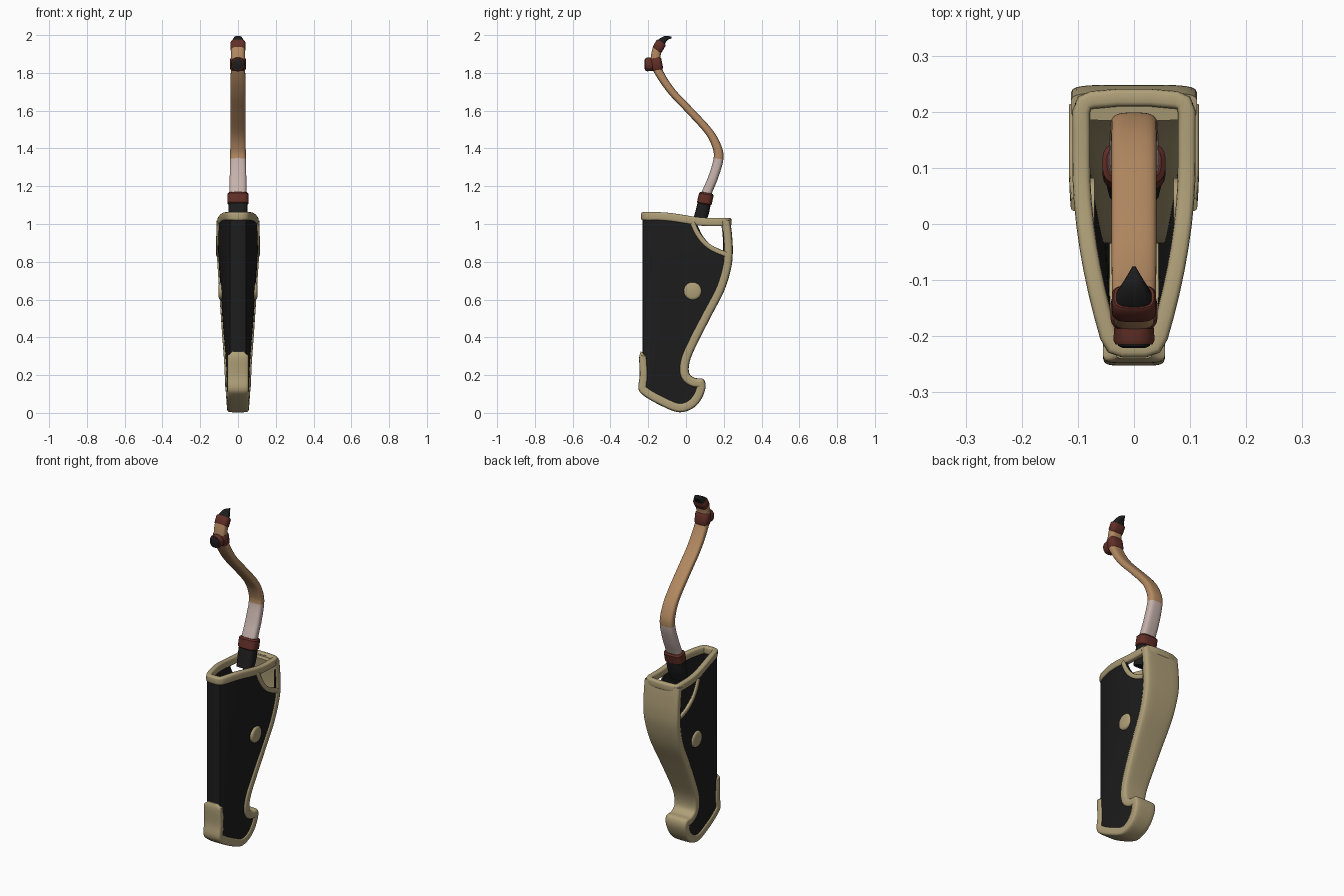
import bpy, bmesh, math
from mathutils import Vector

cube = bpy.data.objects.get("Cube")
if cube:
    bpy.data.objects.remove(cube)

X = Vector((1, 0, 0))
made = []


def material(name, color):
    m = bpy.data.materials.new(name)
    m.use_nodes = True
    m.diffuse_color = (*color, 1)
    m.node_tree.nodes["Principled BSDF"].inputs["Base Color"].default_value = (*color, 1)
    return m


HORN = material("pale horn", (0.43, 0.35, 0.19))
BLACK = material("black leather", (0.012, 0.012, 0.012))
WOOD = material("warm wood", (0.45, 0.25, 0.12))
PINK = material("pale pink wrap", (0.56, 0.44, 0.41))
RED = material("dark red binding", (0.12, 0.028, 0.02))


def finish(name, bm, mat):
    bmesh.ops.recalc_face_normals(bm, faces=bm.faces[:])
    mesh = bpy.data.meshes.new(name)
    bm.to_mesh(mesh)
    bm.free()
    mesh.materials.append(mat)
    ob = bpy.data.objects.new(name, mesh)
    bpy.context.collection.objects.link(ob)
    made.append(ob)
    return ob


def smooth(points, n=6):
    """Catmull-Rom resampling of tuples of any length."""
    pts = [Vector(p) for p in points]
    pts = [pts[0] * 2 - pts[1]] + pts + [pts[-1] * 2 - pts[-2]]
    out = []
    for a, b, c, d in zip(pts, pts[1:], pts[2:], pts[3:]):
        for i in range(n):
            t = i / n
            out.append(b + (c - a) * t / 2 + (a * 2 - b * 5 + c * 4 - d) * t * t / 2
                       + (b * 3 - a - c * 3 + d) * t ** 3 / 2)
    return out + [pts[-2]]


def skin(rings, closed=False, top=True):
    """Join rings of points with quads and cap the ends."""
    bm = bmesh.new()
    vs = [[bm.verts.new(p) for p in r] for r in rings]
    pairs = list(zip(vs, vs[1:])) + ([(vs[-1], vs[0])] if closed else [])
    for a, b in pairs:
        for i in range(len(a)):
            j = (i + 1) % len(a)
            bm.faces.new((a[i], a[j], b[j], b[i]))
    if not closed:
        bm.faces.new(vs[0])
        if top:
            bm.faces.new(vs[-1])
    return bm


def sweep(name, frames, mat, e=0.4, closed=False, sides=24):
    """Sweep a rounded box section; each frame is (centre, half U, half V)."""
    def power(v):
        return math.copysign(abs(v) ** e, v)
    angles = [2 * math.pi * (i + 0.5) / sides for i in range(sides)]
    rings = [[c + u * power(math.cos(a)) + v * power(math.sin(a)) for a in angles]
             for c, u, v in frames]
    return finish(name, skin(rings, closed), mat)


def side_normals(path):
    """Normals in the side plane for a path whose first values are y and z."""
    out = []
    for i in range(len(path)):
        a, b = path[max(i - 1, 0)], path[min(i + 1, len(path) - 1)]
        out.append(Vector((0, a[1] - b[1], b[0] - a[0])).normalized())
    return out


def half_width(y, z):
    """Half width of the case: wedge shaped in plan and narrower low down."""
    t = min(max((y + 0.23) / 0.33, 0), 1)
    return 0.05 + 0.058 * (1 - (1 - t) ** 1.8) * min(1, 0.05 + 1.13 * z)


# Case body: hollow and open at the top
rows = smooth([(0.035, -0.1, 0.03), (0.07, -0.17, 0.06), (0.11, -0.215, 0.075),
               (0.15, -0.226, 0.07), (0.2, -0.23, 0), (0.28, -0.23, 0),
               (0.39, -0.23, 0.045), (0.52, -0.23, 0.11), (0.65, -0.23, 0.18),
               (0.76, -0.23, 0.215), (0.9, -0.23, 0.225), (1.025, -0.23, 0.215)], 3)
rings = []
for z, f, b in rows:
    half = [(0.034, f), (0.042, f + 0.003), (0.047, f + 0.012)]
    for k in range(1, 9):
        y = f + 0.012 + (b - f - 0.012) * k / 8
        half.append((half_width(y, z) - 0.003, y))
    loop = half + [(-x, y) for x, y in reversed(half)]
    rings.append([Vector((x, y, z)) for x, y in loop])
body = finish("case_body", skin(rings, top=False), BLACK)

# Window through both sides of the case
window = smooth([(0.195, 0.86), (0.135, 0.888), (0.09, 0.935), (0.06, 0.995)], 4)
window.append(Vector((0.195, 0.995)))
cutter = finish("window_cutter", skin([[Vector((x, p[0], p[1])) for p in window]
                                       for x in (-0.3, 0.3)]), BLACK)
cutter.hide_render = True
solid = body.modifiers.new("wall", "SOLIDIFY")
solid.thickness = 0.008
solid.offset = -1
cut = body.modifiers.new("window", "BOOLEAN")
cut.operation = "DIFFERENCE"
cut.object = cutter
bpy.context.view_layer.objects.active = body
for m in ("wall", "window"):
    bpy.ops.object.modifier_apply(modifier=m)
made.remove(cutter)
bpy.data.objects.remove(cutter)

# Horn edging: down the front toe, round the hook and up the back
edge = smooth([(-0.24, 0.325), (-0.248, 0.29), (-0.245, 0.2), (-0.252, 0.13),
               (-0.225, 0.092), (-0.14, 0.042), (-0.045, 0.004), (0.025, 0.018),
               (0.075, 0.063), (0.103, 0.13), (0.093, 0.178), (0.045, 0.186),
               (0.016, 0.215), (0.024, 0.286), (0.071, 0.39), (0.135, 0.515),
               (0.204, 0.65), (0.24, 0.77), (0.248, 0.86), (0.243, 0.95), (0.234, 1.02)])
frames = []
for i, (p, n) in enumerate(zip(edge, side_normals(edge))):
    depth = 0.038 + 0.012 * min(1, i / 30)
    taper = min(1, 0.6 + 0.1 * i)
    frames.append((Vector((0, p[0], p[1])) + n * depth / 2,
                   X * (half_width(p[0], p[1]) + 0.005) * taper, n * depth / 2))
sweep("horn_edging", frames, HORN)

# Rim around the mouth
right = [(0.02, -0.222), (0.036, -0.217)]
right += [(half_width(y, 1) - 0.014, y) for y in [-0.2 + 0.04 * k for k in range(11)]]
right += [(0.088, 0.216), (0.075, 0.221), (0.03, 0.225)]
loop = right + [(-x, y) for x, y in reversed(right)]
frames = []
for i, (x, y) in enumerate(loop):
    a, b = loop[i - 1], loop[(i + 1) % len(loop)]
    n = Vector((a[1] - b[1], b[0] - a[0], 0)).normalized()
    t = min(max((y + 0.15) / 0.28, 0), 1)
    z = 1.041 - 0.031 * t * t * (3 - 2 * t)
    frames.append((Vector((x, y, z)), n * 0.016, Vector((0, 0, 0.022))))
sweep("mouth_rim", frames, HORN, 0.5, True, 16)

# Window bars and side studs
bar = smooth([(0.035, 1.005), (0.058, 0.955), (0.095, 0.905), (0.145, 0.867), (0.21, 0.84)], 4)
for s, label in ((1, "left"), (-1, "right")):
    sweep("window_bar_" + label,
          [(Vector((s * (half_width(p[0], p[1]) - 0.001), p[0], p[1])), X * 0.009, n * 0.013)
           for p, n in zip(bar, side_normals(bar))], HORN, 0.6, False, 12)
    stud = [(0.07, 0.047), (0.094, 0.047), (0.099, 0.043), (0.102, 0.034)]
    sweep("stud_" + label,
          [(Vector((s * x, 0.035, 0.645)), Vector((0, r, 0)), Vector((0, 0, r)))
           for x, r in stud], HORN, 1)

# Curved limb: values are y, z, half width, half thickness
limb = smooth([(0.066, 1.0, 0.046, 0.034), (0.085, 1.06, 0.05, 0.036),
               (0.1, 1.125, 0.05, 0.034), (0.11, 1.165, 0.045, 0.027),
               (0.145, 1.25, 0.044, 0.026), (0.172, 1.345, 0.042, 0.026),
               (0.163, 1.41, 0.041, 0.024), (0.12, 1.49, 0.04, 0.021),
               (0.02, 1.6, 0.04, 0.02), (-0.07, 1.695, 0.04, 0.02),
               (-0.13, 1.78, 0.039, 0.022), (-0.161, 1.85, 0.037, 0.025),
               (-0.154, 1.92, 0.036, 0.025), (-0.136, 1.955, 0.034, 0.023),
               (-0.108, 1.982, 0.021, 0.014), (-0.076, 1.988, 0.003, 0.004)], 8)
frames = [(Vector((0, p[0], p[1])), X * p[2], n * p[3])
          for p, n in zip(limb, side_normals(limb))]
pole = sweep("curved_limb", frames, BLACK, 0.62)
for m in (PINK, WOOD):
    pole.data.materials.append(m)
for f in pole.data.polygons:
    z = f.center.z
    f.material_index = 0 if z < 1.13 or z > 1.945 else 1 if z < 1.345 else 2


def binding(name, low, high, grow):
    """Red band wrapped on the limb between two heights."""
    part = [f for f in frames if low <= f[0].z <= high]
    axis = (part[-1][0] - part[0][0]).normalized()
    mid = (part[0][0] + part[-1][0]) / 2
    _, u, v = part[len(part) // 2]
    h = (high - low) / 2
    band = []
    for d, g in ((-1, 0), (-0.75, grow), (0.75, grow), (1, 0)):
        band.append((mid + axis * h * d, u + u.normalized() * g, v + v.normalized() * g))
    sweep(name, band, RED, 0.62)


binding("grip_binding", 1.1, 1.165, 0.008)
binding("nock_binding", 1.815, 1.882, 0.005)
binding("tip_binding", 1.915, 1.965, 0.004)

# Forward knob under the tip
for name, mat, prof in (("knob_collar", RED, [(-0.165, 0.034), (-0.207, 0.037), (-0.215, 0.033)]),
                        ("knob_face", BLACK, [(-0.2, 0.029), (-0.217, 0.029), (-0.221, 0.02)])):
    sweep(name, [(Vector((0, y, 1.845)), X * r, Vector((0, 0, r))) for y, r in prof], mat, 0.9)

# Smooth shading with crisp edges
bpy.ops.object.select_all(action="DESELECT")
for ob in made:
    ob.select_set(True)
bpy.context.view_layer.objects.active = made[0]
bpy.ops.object.shade_smooth_by_angle(angle=math.radians(40))
